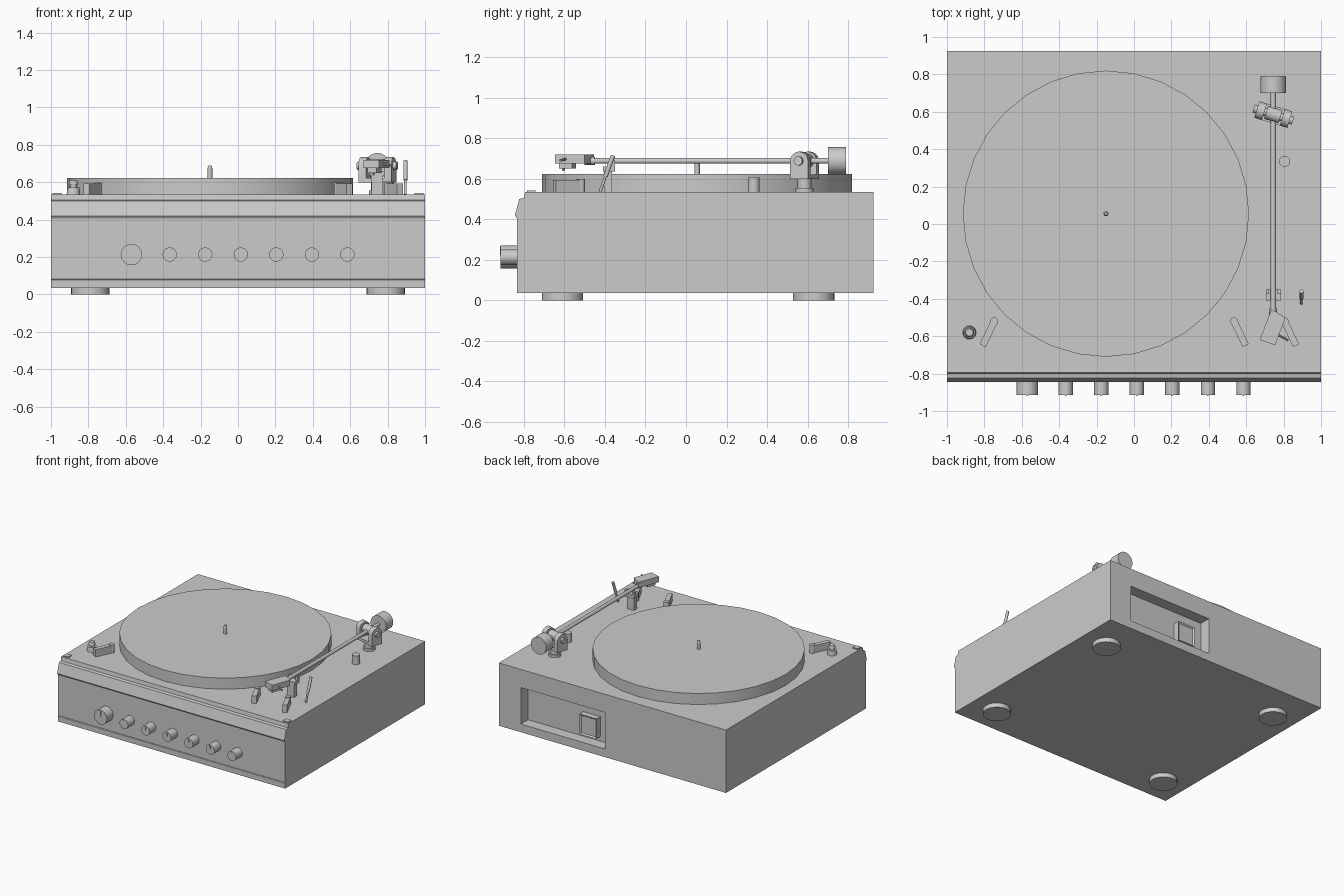
import bpy, bmesh, math
from mathutils import Matrix, Vector

if "Cube" in bpy.data.objects:
    bpy.data.objects.remove(bpy.data.objects["Cube"])

grey = bpy.data.materials.new("plain_grey")
grey.use_nodes = True
grey.diffuse_color = (0.6, 0.6, 0.6, 1)
grey.node_tree.nodes["Principled BSDF"].inputs["Base Color"].default_value = (0.6, 0.6, 0.6, 1)

DECK = 0.535


def finish(name, bm, smooth=False):
    bmesh.ops.recalc_face_normals(bm, faces=bm.faces)
    mesh = bpy.data.meshes.new(name)
    bm.to_mesh(mesh)
    bm.free()
    mesh.materials.append(grey)
    obj = bpy.data.objects.new(name, mesh)
    bpy.context.collection.objects.link(obj)
    if smooth:
        bpy.ops.object.select_all(action='DESELECT')
        obj.select_set(True)
        bpy.context.view_layer.objects.active = obj
        bpy.ops.object.shade_smooth_by_angle(angle=math.radians(35))
    return obj


def box(name, lo, hi, turn=0):
    """Box between two corners, turned about its own vertical axis."""
    lo, hi = Vector(lo), Vector(hi)
    bm = bmesh.new()
    bmesh.ops.create_cube(bm, size=1)
    matrix = (Matrix.Translation((lo + hi) / 2) @ Matrix.Rotation(turn, 4, 'Z')
              @ Matrix.Diagonal((*(hi - lo), 1)))
    bm.transform(matrix)
    return finish(name, bm)


def rod(name, a, b, r1, r2=None, sides=24):
    """Cylinder or cone from point a to point b."""
    a, b = Vector(a), Vector(b)
    bm = bmesh.new()
    bmesh.ops.create_cone(bm, cap_ends=True, segments=sides, radius1=r1,
                          radius2=r1 if r2 is None else r2, depth=(b - a).length)
    bm.transform(Matrix.Translation((a + b) / 2) @ (b - a).to_track_quat('Z', 'Y').to_matrix().to_4x4())
    return finish(name, bm, True)


def prism(name, points, direction, smooth=False):
    """Flat outline pushed along a direction."""
    bm = bmesh.new()
    face = bm.faces.new([bm.verts.new(p) for p in points])
    out = bmesh.ops.extrude_face_region(bm, geom=[face])
    bmesh.ops.translate(bm, vec=direction,
                        verts=[v for v in out["geom"] if isinstance(v, bmesh.types.BMVert)])
    return finish(name, bm, smooth)


# Cabinet: side profile with a lower seam, sloped upper lip and stepped top
profile = [(0.925, 0.035), (0.925, DECK), (-0.795, DECK), (-0.8, 0.505), (-0.823, 0.5),
           (-0.845, 0.42), (-0.835, 0.405), (-0.835, 0.083), (-0.83, 0.08),
           (-0.835, 0.077), (-0.835, 0.035)]
cabinet = prism("cabinet", [(-1, y, z) for y, z in profile], (2, 0, 0))

# Rear connection recess and its socket
cutter = box("recess_cutter", (0.066, 0.835, 0.1), (0.806, 1.0, 0.39))
cutter.hide_render = True
cut = cabinet.modifiers.new("recess", 'BOOLEAN')
cut.operation = 'DIFFERENCE'
cut.solver = 'EXACT'
cut.object = cutter
bpy.ops.object.select_all(action='DESELECT')
cabinet.select_set(True)
bpy.context.view_layer.objects.active = cabinet
bpy.ops.object.modifier_apply(modifier=cut.name)
bpy.data.objects.remove(cutter)

bm = bmesh.new()
bmesh.ops.create_cube(bm, size=1)
bm.transform(Matrix.Translation((0.245, 0.86, 0.215)) @ Matrix.Diagonal((0.15, 0.05, 0.16, 1)))
rear = [f for f in bm.faces if f.normal.y > 0.9]
bmesh.ops.inset_region(bm, faces=rear, thickness=0.015, depth=-0.01)
finish("rear_socket", bm)

# Feet and front corner pads
for side, label in ((-1, "right"), (1, "left")):
    for y, end in ((-0.61, "front"), (0.63, "rear")):
        rod(f"{end}_{label}_foot", (side * 0.79, y, 0), (side * 0.79, y, 0.036), 0.102, sides=32)
    box(f"{label}_corner_pad", (side * 0.968 - 0.023, -0.785, DECK - 0.002),
        (side * 0.968 + 0.023, -0.742, DECK + 0.008))

# Platter and spindle
rod("platter", (-0.15, 0.055, DECK - 0.002), (-0.15, 0.055, 0.623), 0.765, sides=32)
rod("spindle", (-0.15, 0.055, 0.62), (-0.15, 0.055, 0.675), 0.013, sides=16)
rod("spindle_tip", (-0.15, 0.055, 0.675), (-0.15, 0.055, 0.69), 0.013, 0.008, 16)

# Control knobs with pointer marks
for i in range(7):
    x, r = (-0.57, 0.057) if i == 0 else (-0.365 + 0.19 * (i - 1), 0.038)
    rod(f"knob_{i}", (x, -0.83, 0.213), (x, -0.915, 0.213), r, sides=28)
    box(f"knob_pointer_{i}", (x - 0.004, -0.919, 0.22), (x + 0.004, -0.913, 0.208 + r))

# Control levers: rounded block with a pivot post
for i, (x, lean) in enumerate(((-0.747, -1), (0.535, 1), (0.805, 1))):
    a, b = Vector((x, -0.52, DECK)), Vector((x + lean * 0.062, -0.65, DECK))
    along = (b - a).normalized()
    across = Vector((-along.y, along.x, 0)) * 0.018
    outline = [a + across, b + across, b - across, a - across]
    prism(f"control_lever_{i}", outline, (0, 0, 0.058))
    rod(f"control_lever_post_{i}", a, a + Vector((0, 0, 0.064)), 0.021, sides=16)

# Small adapter cone and side button
rod("adapter_base", (-0.88, -0.58, DECK), (-0.88, -0.58, 0.572), 0.036, 0.032)
rod("adapter_neck", (-0.88, -0.58, 0.57), (-0.88, -0.58, 0.59), 0.018)
rod("adapter_cap", (-0.88, -0.58, 0.585), (-0.88, -0.58, 0.608), 0.026, 0.02)
rod("side_button", (0.805, 0.335, DECK), (0.805, 0.335, 0.605), 0.029)

# Tonearm pivot: column, yoke with two round-topped ears, axle and end screws
AX, AY, AZ = 0.745, 0.585, 0.688
rod("pivot_base", (AX, AY, DECK), (AX, AY, 0.555), 0.045)
rod("pivot_column", (AX, AY, 0.55), (AX, AY, 0.605), 0.034)
turn = math.radians(-17)
axis = Vector((math.cos(turn), math.sin(turn), 0))
side_way = Vector((-axis.y, axis.x, 0))
pivot = Vector((AX, AY, AZ))
box("yoke_base", (AX - 0.085, AY - 0.046, 0.598), (AX + 0.085, AY + 0.046, 0.622), turn)
arch = [(0.046 * math.cos(t * math.pi / 12), 0.046 * math.sin(t * math.pi / 12)) for t in range(13)]
arch += [(-0.046, -0.09), (0.046, -0.09)]
for start, label in ((-0.092, "right"), (0.05, "left")):
    prism(f"{label}_yoke_ear",
          [pivot + axis * start + side_way * u + Vector((0, 0, w)) for u, w in arch],
          axis * 0.042, True)
rod("pivot_axle", pivot - axis * 0.11, pivot + axis * 0.11, 0.022)
rod("pivot_hub", pivot - axis * 0.04, pivot + axis * 0.04, 0.036)

# Arm tube and counterweight
rod("arm_tube", (AX, -0.47, AZ), (AX, 0.72, AZ), 0.014, sides=16)
rod("counterweight", (AX, 0.7, AZ), (AX, 0.79, AZ), 0.068, sides=32)
rod("head_collar", (AX, -0.45, AZ), (AX - 0.005, -0.5, AZ), 0.02, sides=16)

# Headshell, cartridge, stylus and finger lift
shell = [(0.735, -0.455), (0.81, -0.5), (0.755, -0.648), (0.672, -0.62)]
prism("headshell", [(x, y, 0.675) for x, y in shell], (0, 0, 0.045))
box("cartridge", (0.705, -0.62, 0.65), (0.755, -0.55, 0.68), math.radians(-22))
rod("stylus", (0.725, -0.605, 0.655), (0.725, -0.605, 0.637), 0.01, 0.003, 8)
rod("finger_lift", (0.765, -0.59, 0.698), (0.825, -0.622, 0.69), 0.006, sides=8)

# Arm rest with a two-pronged cradle
box("arm_rest_post", (0.715, -0.405, DECK), (0.775, -0.365, 0.64))
box("arm_rest_bar", (0.705, -0.41, 0.635), (0.785, -0.35, 0.66))
for x in (0.705, 0.768):
    box("arm_rest_prong", (x, -0.375, 0.655), (x + 0.017, -0.35, 0.69))

# Leaning cue lever
foot, tip = Vector((0.895, -0.425, DECK)), Vector((0.895, -0.36, 0.715))
rod("cue_lever_stem", foot, tip, 0.007, sides=12)
rod("cue_lever_grip", foot.lerp(tip, 0.42), tip, 0.011, sides=12)
